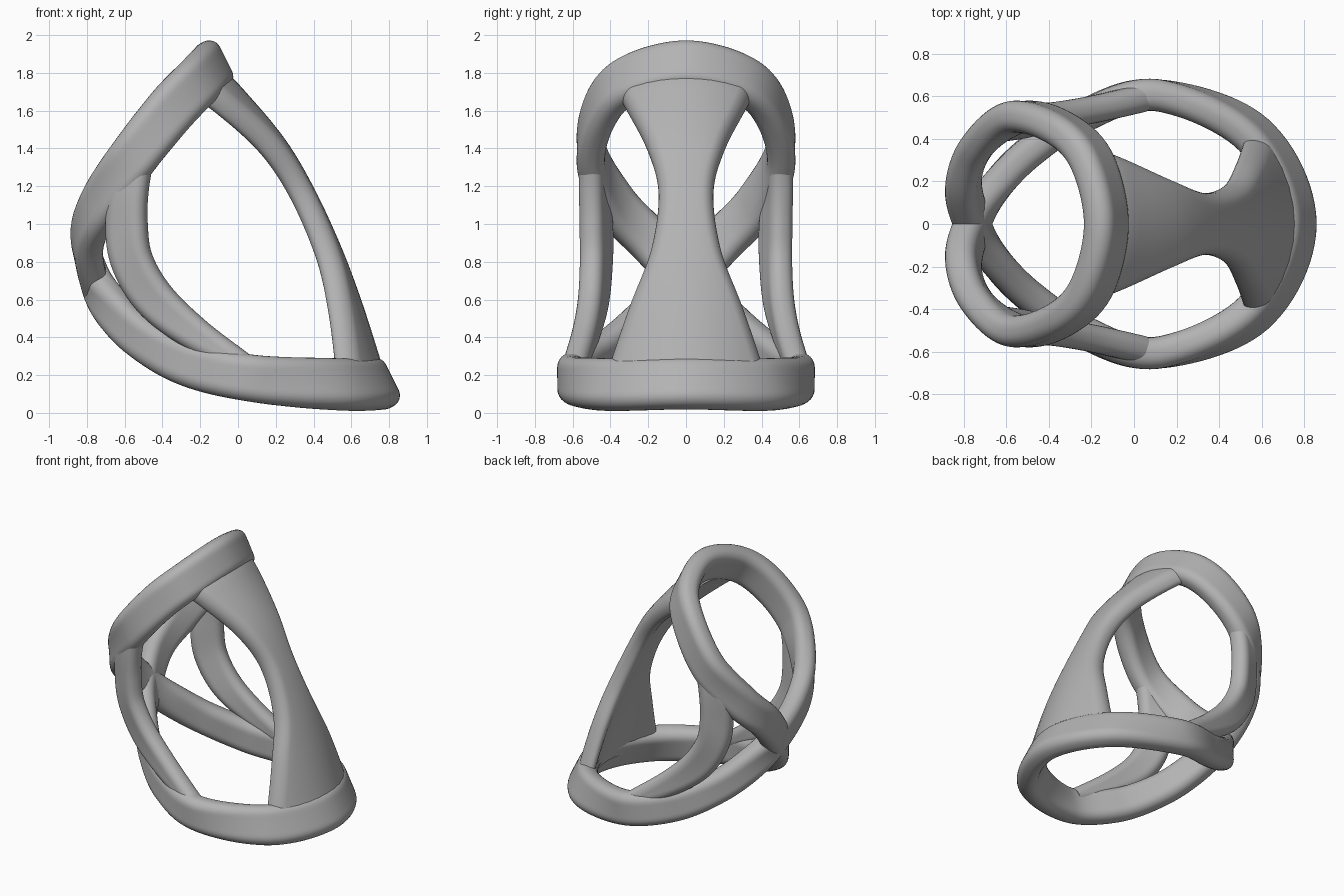
import bpy
import bmesh
import math
from mathutils import Vector

cube = bpy.data.objects.get("Cube")
if cube:
    bpy.data.objects.remove(cube, do_unlink=True)

grey = bpy.data.materials.new("plain_grey")
grey.use_nodes = True
GREY = (0.45, 0.45, 0.45, 1)
grey.diffuse_color = GREY
grey.node_tree.nodes["Principled BSDF"].inputs["Base Color"].default_value = GREY


def section(width, thick, radius):
    """Rounded rectangle as (across, outward) pairs, with extra points on the long sides."""
    pts = []
    a, b = width / 2 - radius, thick / 2 - radius
    for quarter, (sx, sy) in enumerate([(1, 1), (-1, 1), (-1, -1), (1, -1)]):
        for i in range(7):
            ang = math.radians(90 * quarter + 15 * i)
            pts.append((sx * a + radius * math.cos(ang), sy * b + radius * math.sin(ang)))
        if quarter in (0, 2):
            for i in range(1, 8):
                pts.append((sx * a * (1 - i / 4), sy * thick / 2))
    return pts


def spline(p, t):
    """Catmull-Rom value and slope between p[1] and p[2]."""
    a, b, c, d = p
    k1, k2, k3 = (c - a) / 2, a - 2.5 * b + 2 * c - d / 2, (d - a) / 2 + 1.5 * (b - c)
    return b + t * (k1 + t * (k2 + t * k3)), k1 + t * (2 * k2 + 3 * t * k3)


def sweep(name, knots, thick, radius, bend=0, tilt=0, closed_by_mirror=False, mirror=True, steps=12):
    """Sweep a band along knots of (x, y, z, facing angle, width)."""
    first = [2 * a - b for a, b in zip(knots[0], knots[1])]
    last = [2 * a - b for a, b in zip(knots[-1], knots[-2])]
    if closed_by_mirror:
        first[0], first[2] = knots[1][0], knots[1][2]
        last[0], last[2] = knots[-2][0], knots[-2][2]
    path = [first] + list(knots) + [last]
    bm = bmesh.new()
    rings = []
    spans = len(knots) - 1
    for i in range(spans * steps + 1):
        s = min(i // steps, spans - 1)
        t = i / steps - s
        vals = [spline(col, t) for col in zip(*path[s:s + 4])]
        x, y, z, angle, width = [v[0] for v in vals]
        tangent = Vector([v[1] for v in vals[:3]]).normalized()
        th = math.radians(angle)
        out = Vector((math.cos(th), math.sin(th), tilt * max(math.cos(th), 0)))
        out = (out - tangent * out.dot(tangent)).normalized()
        across = tangent.cross(out)
        rings.append([bm.verts.new(Vector((x, y, z)) + across * u + out * (v - bend * u * u))
                      for u, v in section(width, thick, radius)])
    n = len(rings[0])
    for r0, r1 in zip(rings, rings[1:]):
        for j in range(n):
            k = (j + 1) % n
            bm.faces.new((r0[j], r0[k], r1[k], r1[j]))
    if not closed_by_mirror:
        bm.faces.new(rings[0])
        bm.faces.new(rings[-1])
    bmesh.ops.recalc_face_normals(bm, faces=bm.faces)
    # open half bands need their outward direction checked by signed volume
    if bm.calc_volume(signed=True) < 0:
        bmesh.ops.reverse_faces(bm, faces=bm.faces)
    mesh = bpy.data.meshes.new(name)
    bm.to_mesh(mesh)
    bm.free()
    mesh.materials.append(grey)
    obj = bpy.data.objects.new(name, mesh)
    bpy.context.collection.objects.link(obj)
    bpy.ops.object.select_all(action='DESELECT')
    obj.select_set(True)
    bpy.context.view_layer.objects.active = obj
    bpy.ops.object.shade_smooth_by_angle(angle=math.radians(40))
    if mirror:
        mod = obj.modifiers.new("Mirror", 'MIRROR')
        mod.use_axis = (False, True, False)
    return obj


# Figure-eight band: upper loop, crossing at the side, then the lower loop
upper = [
    (-0.13, 0, 1.84, 0, 0.27), (-0.2, 0.3, 1.765, 42, 0.27), (-0.35, 0.45, 1.61, 67, 0.27),
    (-0.55, 0.5, 1.36, 95, 0.26), (-0.73, 0.37, 1.1, 135, 0.25), (-0.8, 0.19, 0.91, 162, 0.24),
]
crossing = [(-0.755, 0, 0.7, 180, 0.23)]
lower = [
    (-0.66, -0.16, 0.545, 214, 0.23), (-0.5, -0.33, 0.39, 234, 0.23), (-0.25, -0.5, 0.255, 250, 0.24),
    (0.1, -0.605, 0.18, 270, 0.25), (0.56, -0.42, 0.15, 318, 0.28), (0.75, 0, 0.155, 360, 0.28),
]
sweep("looped_band", upper + crossing + lower, 0.15, 0.065, tilt=0.5, closed_by_mirror=True)

# Curved side struts joining the two loops
sweep("side_strut", [
    (-0.5, 0.5, 1.42, 100, 0.14), (-0.57, 0.49, 1.2, 108, 0.2), (-0.59, 0.475, 1.0, 115, 0.23),
    (-0.56, 0.475, 0.8, 115, 0.23), (-0.44, 0.49, 0.6, 112, 0.22), (-0.23, 0.53, 0.42, 102, 0.18),
    (0.04, 0.59, 0.25, 92, 0.12),
], 0.13, 0.058)

# Waisted main strut, bowed across its width
sweep("main_strut", [
    (-0.11, 0, 1.76, 0, 0.7), (-0.02, 0, 1.67, 0, 0.63), (0.19, 0, 1.42, 0, 0.41),
    (0.34, 0, 1.17, 0, 0.29), (0.48, 0, 0.87, 0, 0.37), (0.59, 0, 0.58, 0, 0.6),
    (0.69, 0, 0.27, 0, 0.82), (0.72, 0, 0.17, 0, 0.86),
], 0.13, 0.058, bend=0.85, mirror=False)
